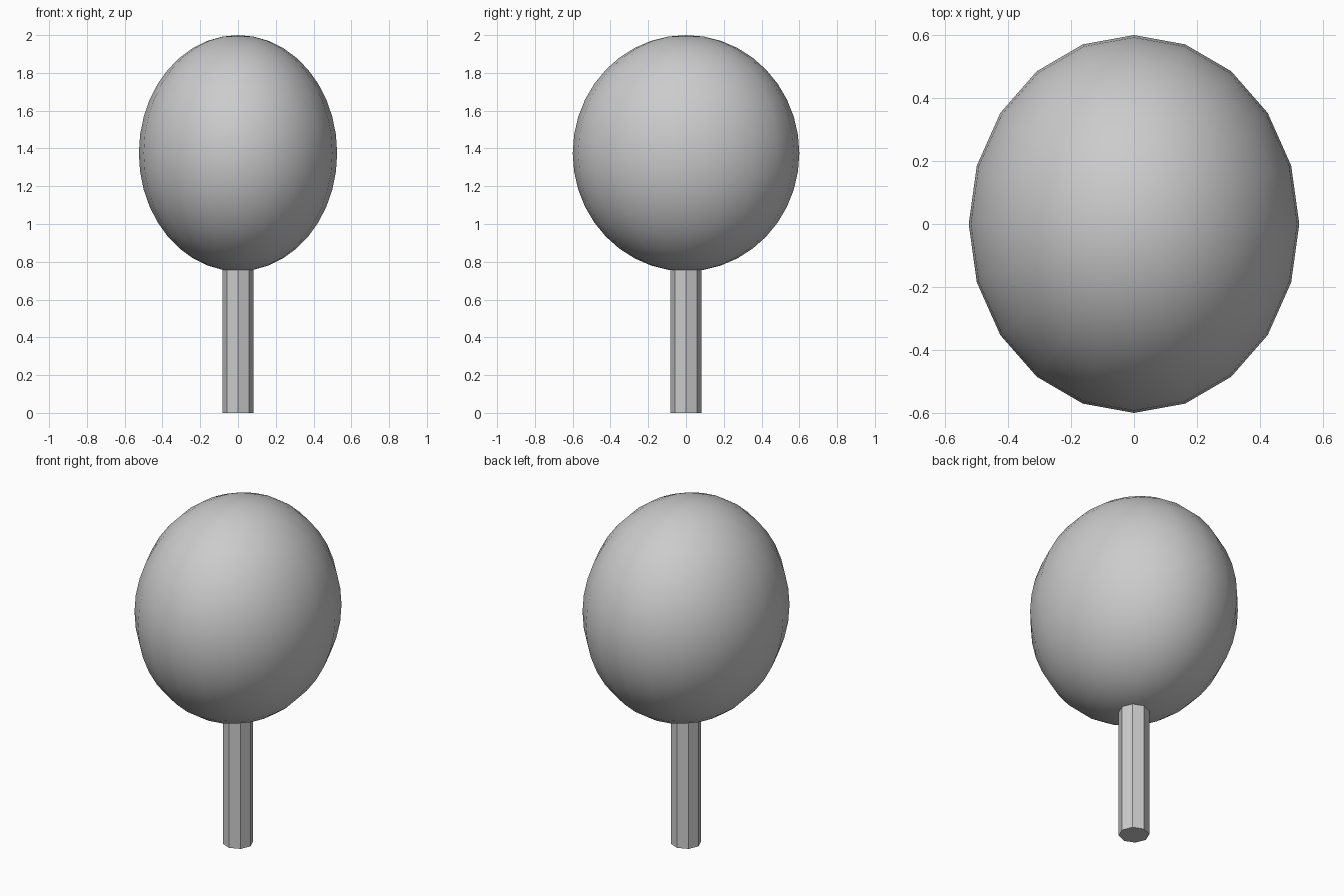
import bpy

if "Cube" in bpy.data.objects:
    bpy.data.objects.remove(bpy.data.objects["Cube"])

# Crown: smooth ellipsoid, 20 sides, narrower in x than in y
bpy.ops.mesh.primitive_uv_sphere_add(segments=20, ring_count=20, radius=1, location=(0, 0, 1.375))
crown = bpy.context.object
crown.name = "crown"
crown.scale = (0.525, 0.6, 0.625)
bpy.ops.object.transform_apply(location=False, rotation=False, scale=True)
bpy.ops.object.shade_smooth()

# Trunk: flat-faced octagonal post reaching just into the crown
TRUNK_TOP = 0.8
bpy.ops.mesh.primitive_cylinder_add(vertices=8, radius=0.082, depth=TRUNK_TOP, location=(0, 0, TRUNK_TOP / 2))
trunk = bpy.context.object
trunk.name = "trunk"
bpy.ops.object.shade_flat()
